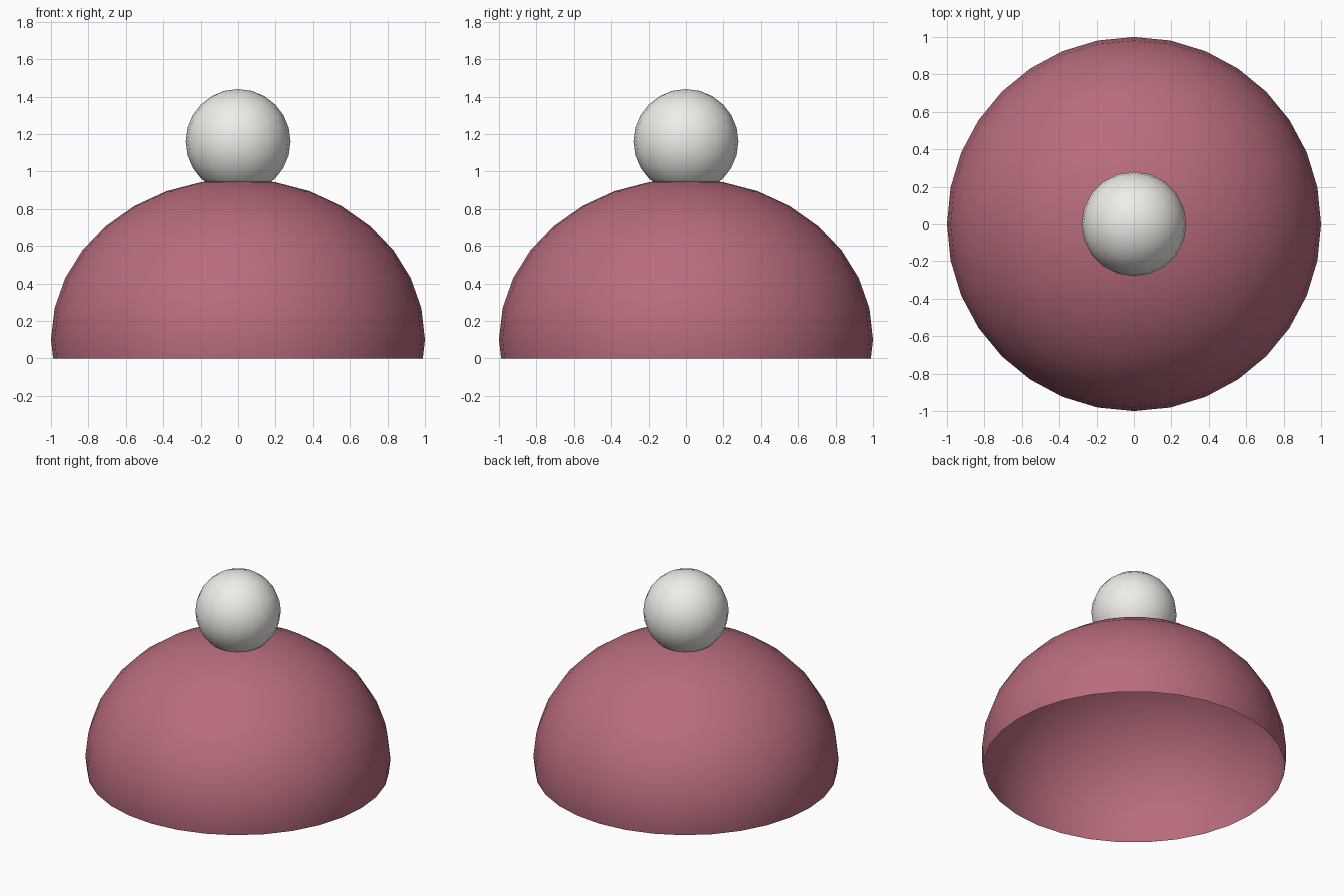
import bpy, bmesh
from mathutils import Matrix

if "Cube" in bpy.data.objects:
    bpy.data.objects.remove(bpy.data.objects["Cube"])


def make_ball(name, segments, rings, radius, height, center_z, color, cut=False):
    bm = bmesh.new()
    bmesh.ops.create_uvsphere(bm, u_segments=segments, v_segments=rings, radius=1)
    bm.transform(Matrix.Translation((0, 0, center_z)) @ Matrix.Diagonal((radius, radius, height, 1)))
    if cut:
        # slice off everything below the ground, leaving an open shell
        bmesh.ops.bisect_plane(bm, geom=bm.verts[:] + bm.edges[:] + bm.faces[:],
                               plane_co=(0, 0, 0), plane_no=(0, 0, 1), clear_inner=True)
    for face in bm.faces:
        face.smooth = True
    mesh = bpy.data.meshes.new(name)
    bm.to_mesh(mesh)
    bm.free()
    mat = bpy.data.materials.new(name + "_colour")
    mat.diffuse_color = color
    mat.use_nodes = True
    mat.node_tree.nodes["Principled BSDF"].inputs["Base Color"].default_value = mat.diffuse_color
    mesh.materials.append(mat)
    obj = bpy.data.objects.new(name, mesh)
    bpy.context.collection.objects.link(obj)
    return obj


# Open hat dome, widest just above the brim
make_ball("hat_dome", 32, 16, 1.0, 0.86, 0.10, (0.48, 0.15, 0.20, 1), cut=True)

# Pompom sunk slightly into the crown
make_ball("pompom", 20, 12, 0.28, 0.28, 1.16, (0.86, 0.85, 0.81, 1))
